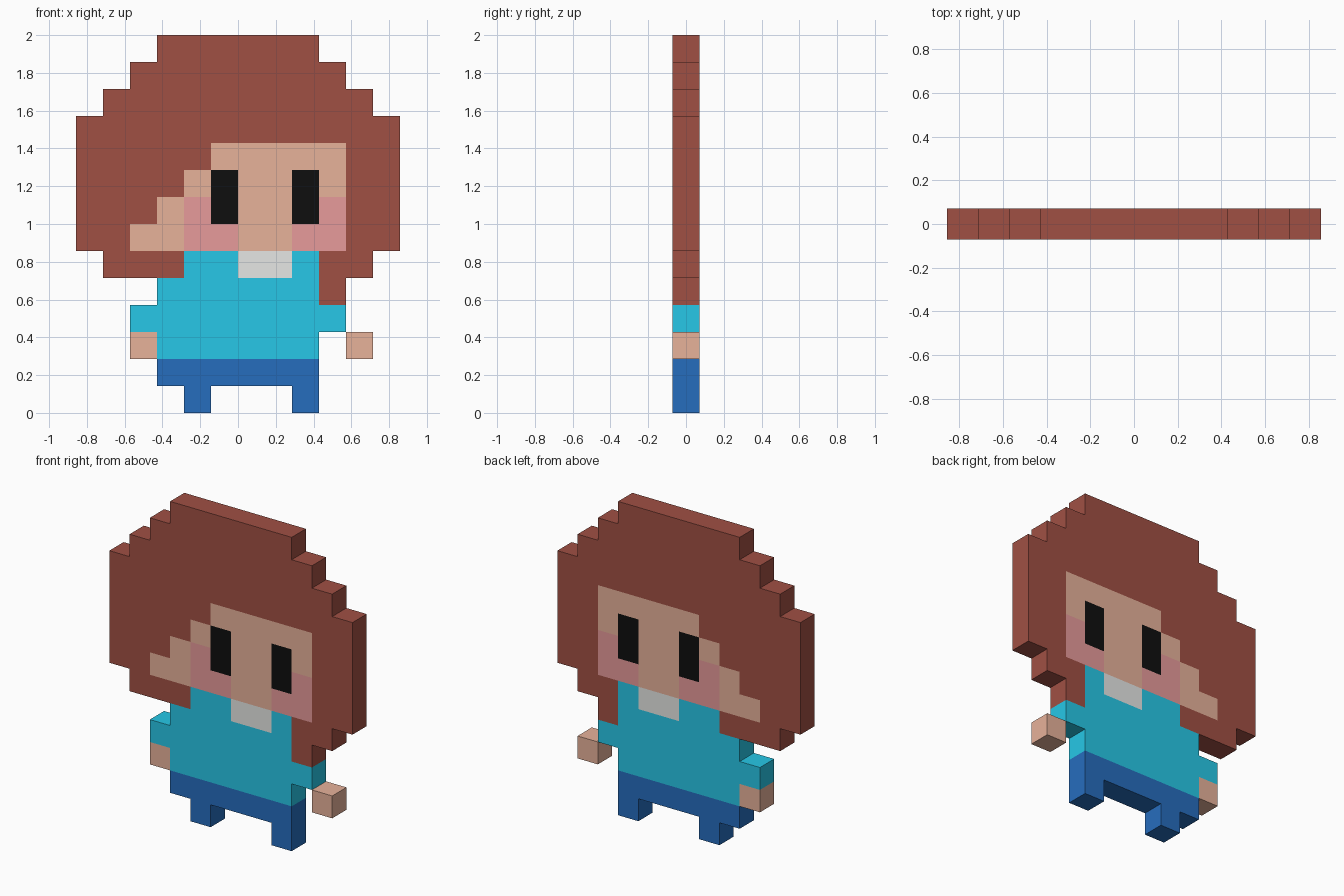
import bpy, bmesh

if "Cube" in bpy.data.objects:
    bpy.data.objects.remove(bpy.data.objects["Cube"])

CELL = 2 / 14          # size of one pixel block
HALF = CELL / 2        # half the thickness of the figure

# Front-view block pattern, top row first; each letter is a part
PATTERN = [
    "...HHHHHH...",
    "..HHHHHHHH..",
    ".HHHHHHHHHH.",
    "HHHHHHHHHHHH",
    "HHHHHFFFFFHH",
    "HHHHFEFFEFHH",
    "HHHFCEFFECHH",
    "HHFFCCFFCCHH",
    ".HHHSSNNSHH.",
    "...SSSSSSH..",
    "..SSSSSSSS..",
    "..LSSSSSS.R.",
    "...TTTTTT...",
    "....T...T...",
]


def material(name, rgb):
    """Flat colour from 0-255 sRGB."""
    lin = [(c / 255 / 12.92) if c < 11 else ((c / 255 + 0.055) / 1.055) ** 2.4 for c in rgb]
    mat = bpy.data.materials.new(name)
    mat.diffuse_color = (*lin, 1)
    mat.use_nodes = True
    mat.node_tree.nodes["Principled BSDF"].inputs["Base Color"].default_value = mat.diffuse_color
    return mat


hair = material("hair brown", (160, 80, 68))
skin = material("skin", (231, 178, 154))
blush = material("blush pink", (231, 155, 155))
black = material("eye black", (14, 14, 14))
cyan = material("shirt cyan", (39, 201, 233))
white = material("collar white", (231, 232, 230))
blue = material("trouser blue", (38, 109, 190))


def filled(row, col):
    return 0 <= row < 14 and 0 <= col < 12 and PATTERN[row][col] != "."


def build_part(letter, name, mat):
    """Extrude all blocks of one letter, with side walls only on the outline."""
    bm = bmesh.new()
    for row in range(14):
        for col in range(12):
            if PATTERN[row][col] != letter:
                continue
            x0, z0 = (col - 6) * CELL, (13 - row) * CELL
            x1, z1 = x0 + CELL, z0 + CELL
            # Corners anticlockwise seen from the front
            ring = [(x0, z0), (x1, z0), (x1, z1), (x0, z1)]
            front = [bm.verts.new((x, -HALF, z)) for x, z in ring]
            back = [bm.verts.new((x, HALF, z)) for x, z in ring]
            bm.faces.new(front)
            bm.faces.new(back[::-1])
            # Bottom, right, top and left neighbours
            for i, (dr, dc) in enumerate([(1, 0), (0, 1), (-1, 0), (0, -1)]):
                if not filled(row + dr, col + dc):
                    j = (i + 1) % 4
                    bm.faces.new((front[j], front[i], back[i], back[j]))
    bmesh.ops.remove_doubles(bm, verts=bm.verts, dist=1e-4)
    mesh = bpy.data.meshes.new(name)
    bm.to_mesh(mesh)
    bm.free()
    mesh.materials.append(mat)
    bpy.context.collection.objects.link(bpy.data.objects.new(name, mesh))


# Head
build_part("H", "hair", hair)
build_part("F", "face", skin)
build_part("C", "cheeks", blush)
build_part("E", "eyes", black)
# Body
build_part("S", "shirt", cyan)
build_part("N", "collar", white)
build_part("L", "left_hand", skin)
build_part("R", "right_hand", skin)
build_part("T", "trousers", blue)
